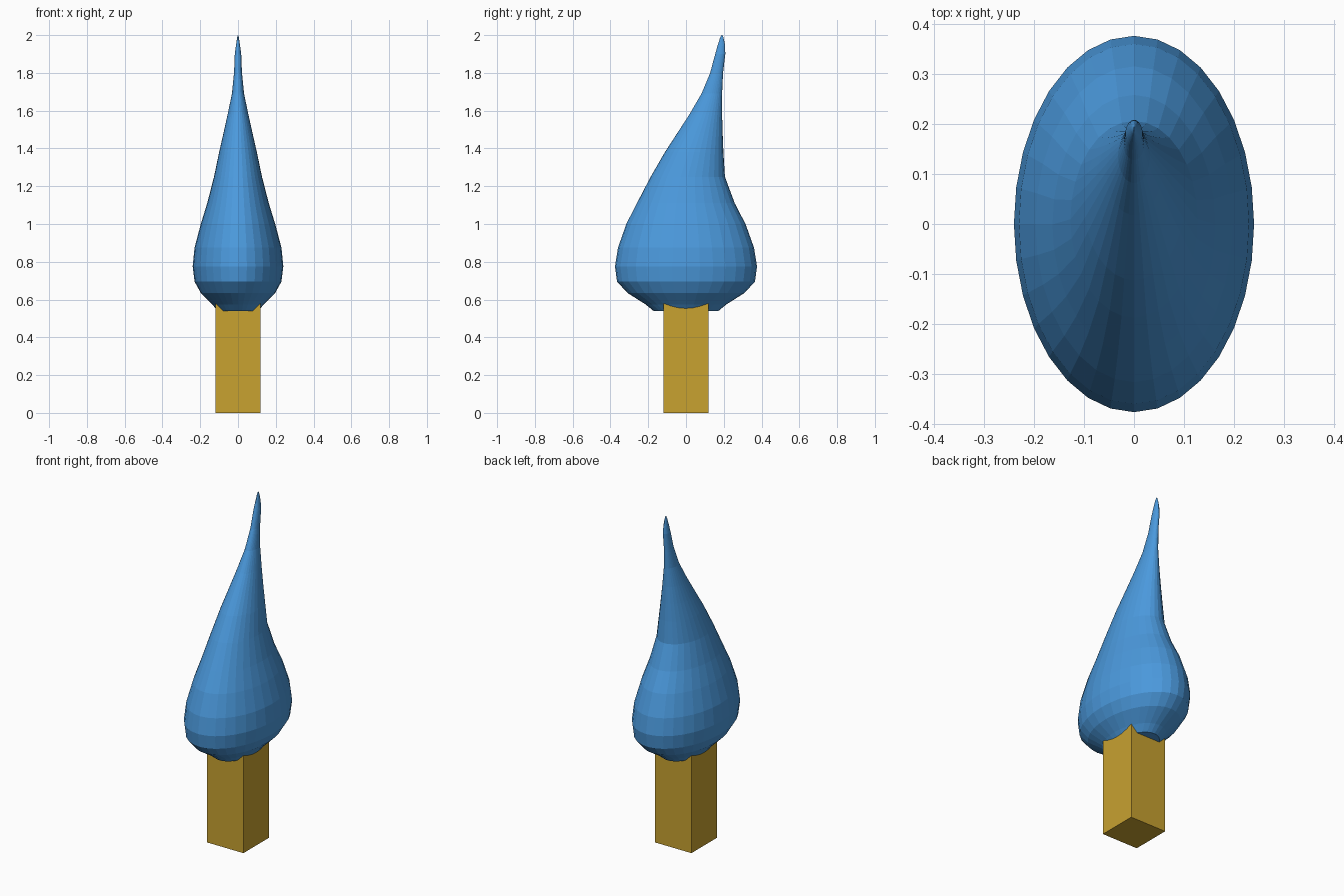
import bpy, bmesh
from math import sin, cos, pi

if "Cube" in bpy.data.objects:
    bpy.data.objects.remove(bpy.data.objects["Cube"])

SEG = 32


def material(name, color):
    m = bpy.data.materials.new(name)
    m.diffuse_color = color
    m.use_nodes = True
    m.node_tree.nodes["Principled BSDF"].inputs["Base Color"].default_value = m.diffuse_color
    return m


def finish(name, bm, mat):
    bmesh.ops.recalc_face_normals(bm, faces=bm.faces)
    mesh = bpy.data.meshes.new(name)
    bm.to_mesh(mesh)
    bm.free()
    mesh.materials.append(mat)
    obj = bpy.data.objects.new(name, mesh)
    bpy.context.collection.objects.link(obj)
    return obj


# Flame-shaped tip: elliptical sections (z, half width x, y min, y max)
sections = [
    (0.54, 0.108, -0.172, 0.172), (0.575, 0.137, -0.215, 0.215),
    (0.635, 0.197, -0.31, 0.31), (0.695, 0.23, -0.365, 0.365),
    (0.775, 0.24, -0.376, 0.376), (0.875, 0.23, -0.36, 0.36),
    (1.0, 0.197, -0.316, 0.315), (1.11, 0.163, -0.26, 0.258),
    (1.25, 0.127, -0.187, 0.206), (1.38, 0.1, -0.112, 0.198),
    (1.48, 0.077, -0.047, 0.194), (1.58, 0.055, 0.018, 0.191),
    (1.69, 0.032, 0.082, 0.191), (1.80, 0.021, 0.128, 0.196),
    (1.85, 0.019, 0.141, 0.202), (1.90, 0.017, 0.155, 0.208),
    (1.945, 0.011, 0.167, 0.207), (1.985, 0.005, 0.180, 0.199),
    (2.0, 0.001, 0.187, 0.193),
]
bm = bmesh.new()
rings = []
for z, rx, y0, y1 in sections:
    cy, ry = (y0 + y1) / 2, (y1 - y0) / 2
    rings.append([bm.verts.new((rx * cos(2 * pi * i / SEG),
                                cy + ry * sin(2 * pi * i / SEG), z))
                  for i in range(SEG)])
for a, b in zip(rings, rings[1:]):
    for i in range(SEG):
        j = (i + 1) % SEG
        bm.faces.new((a[i], a[j], b[j], b[i]))
bm.faces.new(rings[0])
bm.faces.new(rings[-1])
finish("bristle_tip", bm, material("tip_blue", (0.07, 0.32, 0.72, 1)))

# Square handle, sunk slightly into the tip
bm = bmesh.new()
bmesh.ops.create_cube(bm, size=1)
for v in bm.verts:
    v.co = (v.co.x * 0.238, v.co.y * 0.238, 0.6 * (v.co.z + 0.5))
finish("handle", bm, material("handle_gold", (0.58, 0.36, 0.03, 1)))
